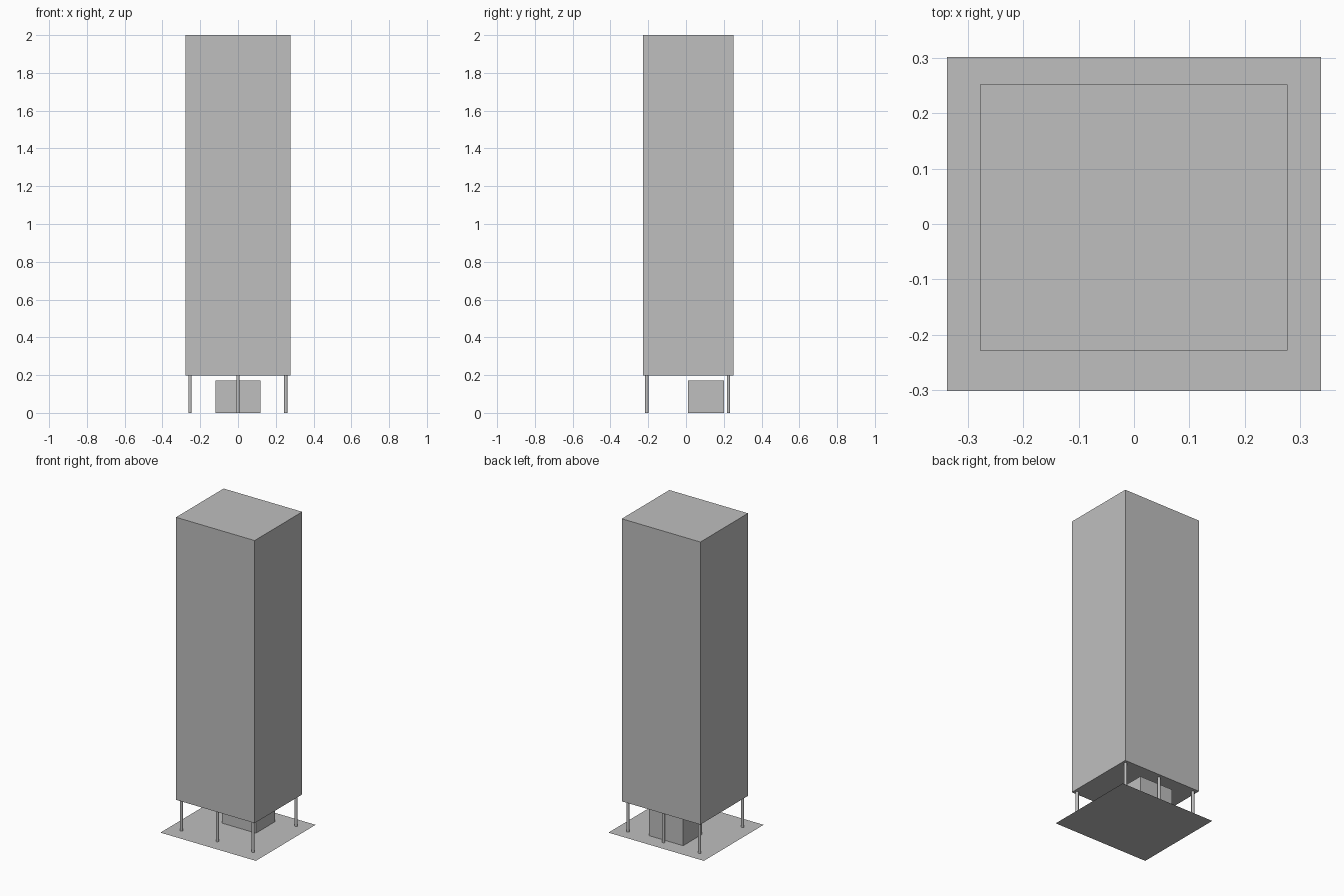
import bpy
import bmesh
from mathutils import Matrix, Vector

cube = bpy.data.objects.get("Cube")
if cube:
    bpy.data.objects.remove(cube, do_unlink=True)

grey = bpy.data.materials.new("light grey")
grey.use_nodes = True
colour = (0.52, 0.52, 0.52, 1)
grey.diffuse_color = colour
grey.node_tree.nodes["Principled BSDF"].inputs["Base Color"].default_value = colour


def add_object(name, bm):
    mesh = bpy.data.meshes.new(name)
    bm.to_mesh(mesh)
    bm.free()
    mesh.materials.append(grey)
    obj = bpy.data.objects.new(name, mesh)
    bpy.context.collection.objects.link(obj)
    return obj


def box(name, low, high):
    low, high = Vector(low), Vector(high)
    bm = bmesh.new()
    place = Matrix.Translation((low + high) / 2) @ Matrix.Diagonal((high - low).to_4d())
    bmesh.ops.create_cube(bm, size=1, matrix=place)
    return add_object(name, bm)


def post(name, x, y, height, radius=0.009):
    bm = bmesh.new()
    bmesh.ops.create_cone(bm, cap_ends=True, segments=16, radius1=radius, radius2=radius,
                          depth=height, matrix=Matrix.Translation((x, y, height / 2)))
    for face in bm.faces:
        face.smooth = len(face.verts) == 4
    for edge in bm.edges:
        edge.smooth = all(face.smooth for face in edge.link_faces)
    return add_object(name, bm)


# Ground plate: a single flat sheet
bm = bmesh.new()
bmesh.ops.create_grid(bm, x_segments=1, y_segments=1, size=1,
                      matrix=Matrix.Diagonal((0.337, 0.301, 1, 1)))
add_object("ground_plate", bm)

# Tower block raised on posts, with a small entrance core beneath
floor = 0.197
box("tower_block", (-0.278, -0.228, floor), (0.277, 0.252, 2))
box("entrance_core", (-0.12, 0.01, 0), (0.12, 0.2, 0.172))

# Three posts along the front and three along the back
for row, y in (("front", -0.208), ("back", 0.225)):
    for side, x in (("right", -0.254), ("middle", 0), ("left", 0.253)):
        post(f"{row}_{side}_post", x, y, floor)
